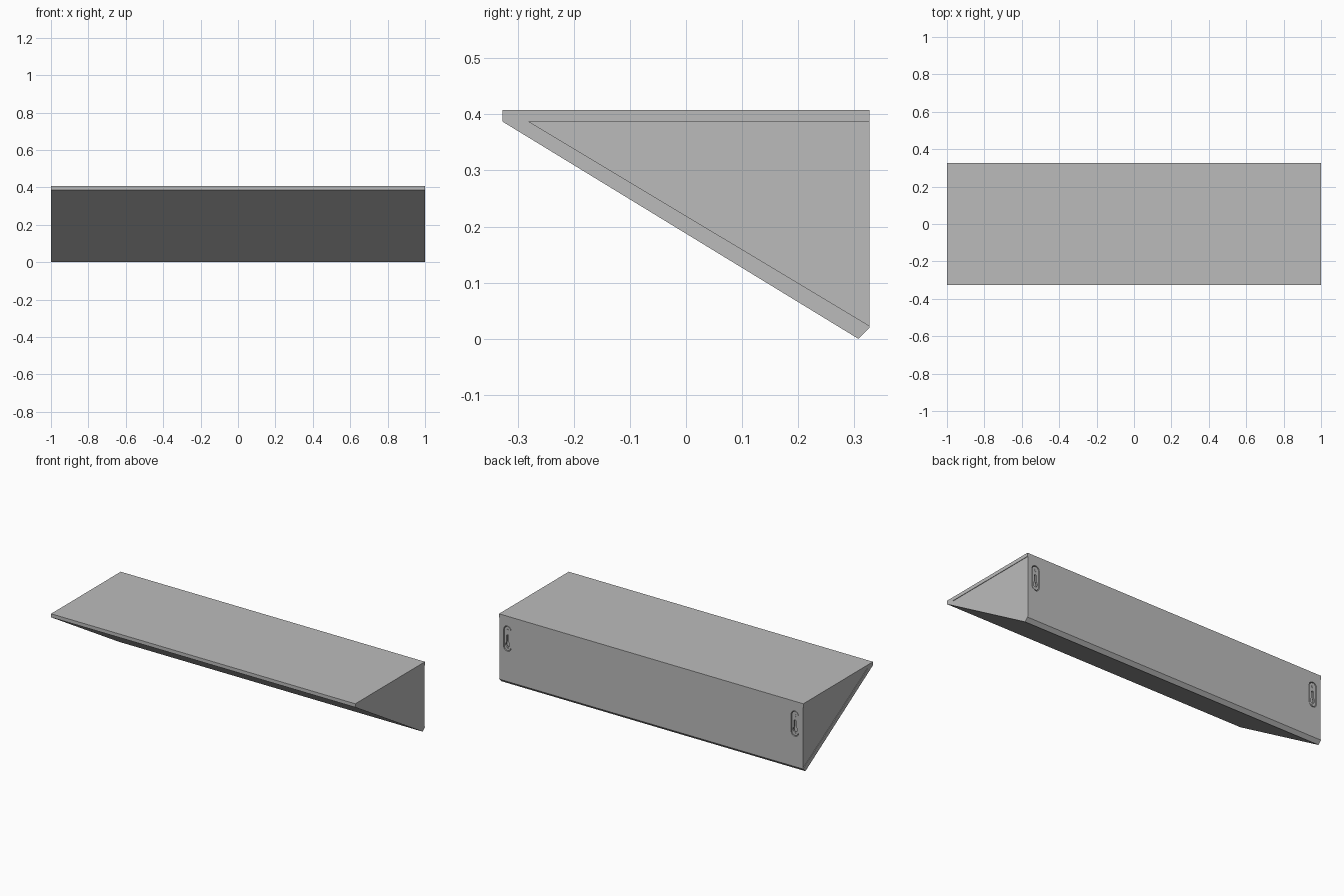
import bpy, bmesh, math
from mathutils import Vector

cube = bpy.data.objects.get("Cube")
if cube:
    bpy.data.objects.remove(cube)

HALF_DEPTH, TOP, UNDER = 0.327, 0.408, 0.387


def material(name, value):
    mat = bpy.data.materials.new(name)
    mat.use_nodes = True
    colour = (value, value, value, 1)
    mat.diffuse_color = colour
    mat.node_tree.nodes["Principled BSDF"].inputs["Base Color"].default_value = colour
    return mat


grey = material("light grey", 0.5)


def prism(name, points, offset):
    """Extrude a closed outline of 3D points along an offset."""
    bm = bmesh.new()
    face = bm.faces.new([bm.verts.new(p) for p in points])
    extruded = bmesh.ops.extrude_face_region(bm, geom=[face])["geom"]
    moved = [g for g in extruded if isinstance(g, bmesh.types.BMVert)]
    bmesh.ops.translate(bm, verts=moved, vec=Vector(offset))
    bmesh.ops.recalc_face_normals(bm, faces=bm.faces)
    mesh = bpy.data.meshes.new(name)
    bm.to_mesh(mesh)
    bm.free()
    mesh.materials.append(grey)
    obj = bpy.data.objects.new(name, mesh)
    bpy.context.collection.objects.link(obj)
    return obj


def board(name, profile, half_width):
    """Board with a side profile in y and z, running along x."""
    return prism(name, [(-half_width, y, z) for y, z in profile], (2 * half_width, 0, 0))


def capsule(name, x, low, high, r_low, r_high, y0, y1):
    """Upright slot with round ends, extruded in depth."""
    steps = 10
    points = []
    for z, radius, start in ((high, r_high, 0), (low, r_low, math.pi)):
        for i in range(steps + 1):
            a = start + math.pi * i / steps
            points.append((x + radius * math.cos(a), y0, z + radius * math.sin(a)))
    return prism(name, points, (0, y1 - y0, 0))


def cut(target, cutter):
    """Subtract the cutter for good and delete it."""
    mod = target.modifiers.new("cut", "BOOLEAN")
    mod.operation, mod.solver, mod.object = "DIFFERENCE", "EXACT", cutter
    bpy.context.view_layer.objects.active = target
    bpy.ops.object.modifier_apply(modifier=mod.name)
    bpy.data.objects.remove(cutter)


# Shelf top, sloping underside and the closed wedge between them
board("top_board", [(-HALF_DEPTH, UNDER), (HALF_DEPTH, UNDER),
                    (HALF_DEPTH, TOP), (-HALF_DEPTH, TOP)], 1)
board("sloping_board", [(-HALF_DEPTH, UNDER), (0.307, 0), (HALF_DEPTH, 0.02),
                        (HALF_DEPTH, 0.023), (-0.28, UNDER)], 1)
body = board("wedge_body", [(-0.28, UNDER), (HALF_DEPTH, 0.023), (HALF_DEPTH, UNDER)], 0.997)

# Keyhole hangers let into the back near both ends
for side, x in (("left", 0.945), ("right", -0.945)):
    cut(body, capsule("pocket_cutter", x, 0.225, 0.325, 0.025, 0.025, 0.295, 0.34))
    plate = capsule(side + "_hanger", x, 0.225, 0.325, 0.021, 0.021, 0.315, 0.325)
    cut(plate, capsule("slot_cutter", x, 0.245, 0.29, 0.007, 0.007, 0.30, 0.34))
    cut(plate, capsule("hole_cutter", x, 0.237, 0.243, 0.013, 0.013, 0.30, 0.34))
    for z in (0.212, 0.322):
        capsule(side + "_hanger_screw", x, z, z + 0.001, 0.007, 0.007, 0.318, 0.327)
